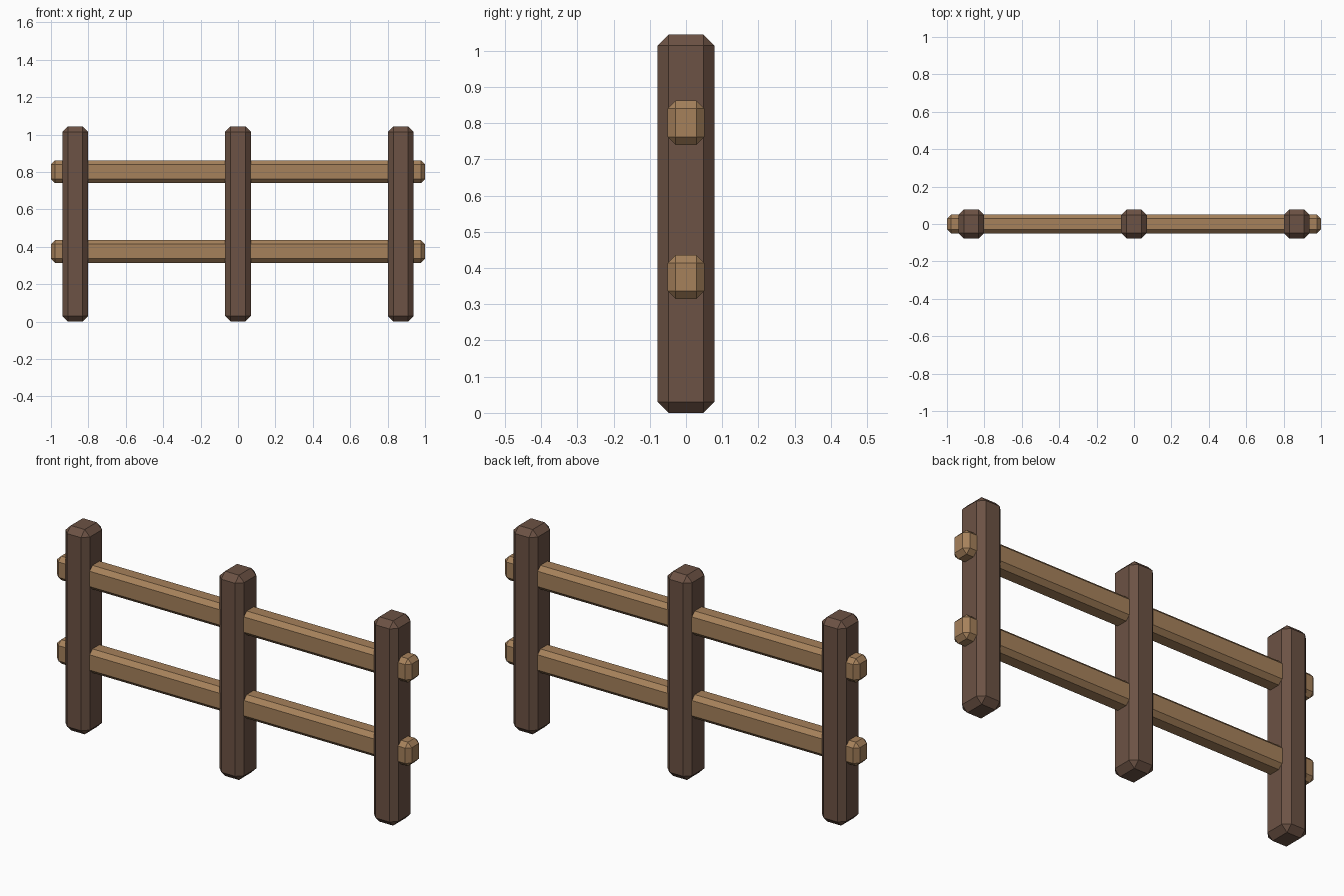
import bpy
import bmesh
from mathutils import Vector

if "Cube" in bpy.data.objects:
    bpy.data.objects.remove(bpy.data.objects["Cube"])


def material(name, color):
    mat = bpy.data.materials.new(name)
    mat.diffuse_color = (*color, 1)
    mat.use_nodes = True
    mat.node_tree.nodes["Principled BSDF"].inputs["Base Color"].default_value = mat.diffuse_color
    return mat


def beam(name, size, center, chamfer, mat):
    """Box with a single flat chamfer on every edge."""
    bm = bmesh.new()
    bmesh.ops.create_cube(bm, size=1)
    bmesh.ops.scale(bm, vec=Vector(size), verts=bm.verts)
    bmesh.ops.bevel(bm, geom=bm.edges[:], offset=chamfer, offset_type='OFFSET',
                    segments=1, affect='EDGES')
    mesh = bpy.data.meshes.new(name)
    bm.to_mesh(mesh)
    bm.free()
    mesh.materials.append(mat)
    obj = bpy.data.objects.new(name, mesh)
    obj.location = center
    bpy.context.collection.objects.link(obj)
    return obj


dark_wood = material("dark_wood", (0.15, 0.085, 0.058))
light_wood = material("light_wood", (0.38, 0.22, 0.105))

# Upright posts
for name, x in (("left_post", -0.87), ("middle_post", 0), ("right_post", 0.87)):
    beam(name, (0.138, 0.157, 1.044), (x, 0, 0.522), 0.03, dark_wood)

# Horizontal rails running through the posts
for name, z in (("lower_rail", 0.375), ("upper_rail", 0.801)):
    beam(name, (2, 0.101, 0.122), (0, 0, z), 0.022, light_wood)
